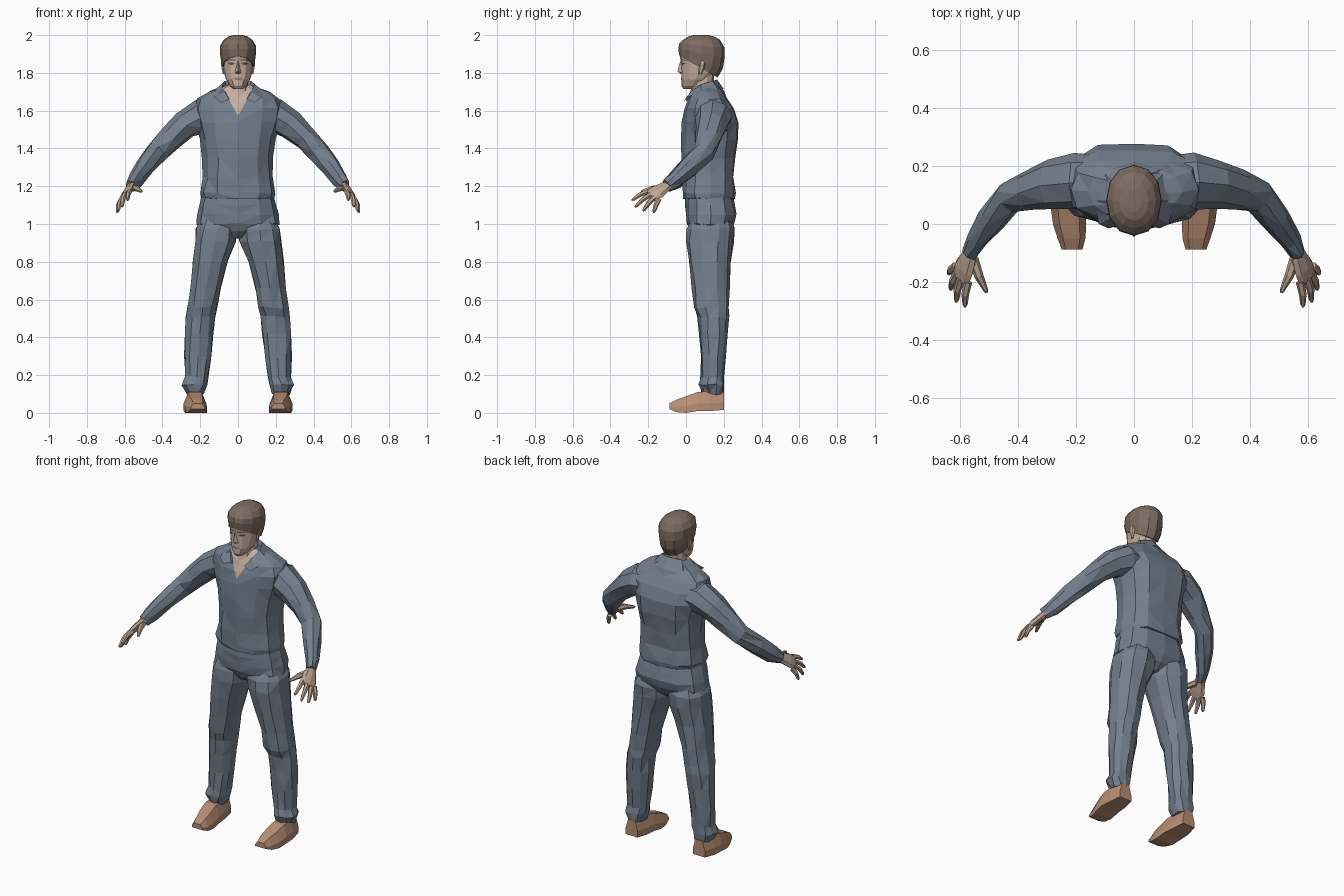
import bpy, bmesh, math, random
from mathutils import Vector
from mathutils.bvhtree import BVHTree

if "Cube" in bpy.data.objects:
    bpy.data.objects.remove(bpy.data.objects["Cube"])

random.seed(4)


def material(name, rgb):
    m = bpy.data.materials.new(name)
    m.diffuse_color = (*rgb, 1)
    m.use_nodes = True
    m.node_tree.nodes["Principled BSDF"].inputs["Base Color"].default_value = m.diffuse_color
    return m


CLOTH = material("blue grey cloth", (0.175, 0.215, 0.27))
SKIN = material("face skin", (0.57, 0.43, 0.345))
HAND = material("hand skin", (0.50, 0.37, 0.29))
HAIR = material("brown hair", (0.205, 0.15, 0.12))
SHOE = material("tan leather", (0.48, 0.27, 0.17))
DARK = material("dark eye", (0.09, 0.065, 0.05))
LIP = material("lip", (0.36, 0.22, 0.17))


def finish(name, bm, *mats):
    bmesh.ops.recalc_face_normals(bm, faces=bm.faces)
    me = bpy.data.meshes.new(name)
    bm.to_mesh(me)
    bm.free()
    for m in mats:
        me.materials.append(m)
    ob = bpy.data.objects.new(name, me)
    bpy.context.collection.objects.link(ob)
    return ob


def loft(rings, s=1, jitter=0.0, closed=True):
    """Bridge rings of points; s=-1 mirrors in x; jitter creases the cloth."""
    bm = bmesh.new()
    rows = []
    for ring in rings:
        rows.append([bm.verts.new((s * p[0] + random.uniform(-jitter, jitter),
                                   p[1] + random.uniform(-jitter, jitter),
                                   p[2] + random.uniform(-jitter, jitter))) for p in ring])
    n = len(rows[0])
    for a, b in zip(rows, rows[1:]):
        for i in range(n if closed else n - 1):
            j = (i + 1) % n
            bm.faces.new((a[i], a[j], b[j], b[i]))
    if closed:
        bm.faces.new(rows[0])
        bm.faces.new(rows[-1])
    if jitter:
        bmesh.ops.triangulate(bm, faces=bm.faces, quad_method='SHORT_EDGE')
    return bm


def level(z, y0, y1, x0, x1, tilt=0.0, n=12, e=0.85):
    """Rounded horizontal ring; the first point faces front."""
    cx, cy, rx, ry = (x0 + x1) / 2, (y0 + y1) / 2, (x1 - x0) / 2, (y1 - y0) / 2
    pts = []
    for i in range(n):
        a = 2 * math.pi * i / n
        c, t = -math.cos(a), math.sin(a)
        y = math.copysign(abs(c) ** e, c) * ry
        pts.append((cx + math.copysign(abs(t) ** e, t) * rx, cy + y, z + tilt * y))
    return pts


def tube(path, n=8, hint=None):
    """Rings square to a path of (x, y, z, side radius, up radius)."""
    P = [Vector(p[:3]) for p in path]
    rings = []
    for i, p in enumerate(path):
        d = (P[min(i + 1, len(P) - 1)] - P[max(i - 1, 0)]).normalized()
        u = Vector(hint) if hint else d.cross(Vector((0, 0, 1)))
        u = (u - d * u.dot(d)).normalized()
        v = u.cross(d)
        rings.append([P[i] + u * p[3] * math.cos(2 * math.pi * k / n)
                      + v * p[4] * math.sin(2 * math.pi * k / n) for k in range(n)])
    return rings


# Shirt with a spine furrow, and the open neck cut into its front
rings = [level(z, a, b, -r, r) for z, a, b, r in (
    (1.135, -.012, .262, .195), (1.165, -.018, .268, .2), (1.25, -.018, .266, .186),
    (1.35, -.02, .272, .186), (1.45, -.022, .282, .198), (1.54, -.018, .288, .222),
    (1.61, -.008, .268, .236), (1.662, .01, .232, .222), (1.70, .028, .2, .16),
    (1.732, .045, .172, .075))]
for ring in rings[2:8]:
    x, y, z = ring[6]
    ring[6] = (x, y - .012, z)
shirt = loft(rings, jitter=.006)
for s in (1, -1):
    faces = [f for f in shirt.faces if f.calc_center_median().z > 1.5 and f.calc_center_median().y < .1]
    geom = list({g for f in faces for g in (*f.verts, *f.edges, f)})
    bmesh.ops.bisect_plane(shirt, geom=geom, plane_co=(0, 0, 1.572), plane_no=(s * 1.8, 0, -1))
for f in shirt.faces:
    c = f.calc_center_median()
    if c.y < .08 and c.z - 1.572 > 1.8 * abs(c.x):
        f.material_index = 1
finish("shirt", shirt, CLOTH, SKIN)

# Folded collar with two pointed flaps
fold = [(.046, -.004, 1.66), (.07, .025, 1.70), (.088, .08, 1.74), (.07, .14, 1.757), (0, .165, 1.765)]
edge = [(.088, -.015, 1.643), (.122, .0, 1.668), (.135, .08, 1.70), (.1, .172, 1.71), (0, .2, 1.715)]
inner = [(.04, .006, 1.65), (.06, .035, 1.69), (.068, .08, 1.70), (.055, .13, 1.71), (0, .15, 1.71)]


def both(half):
    return half + [(-x, y, z) for x, y, z in reversed(half[:-1])]


finish("collar", loft([both(edge), both(fold), both(inner)], closed=False), CLOTH)

# Trouser seat, narrowing to the crotch
finish("trouser_seat", loft([level(z, a, b, -r, r) for z, a, b, r in (
    (.925, .06, .19, .035), (.965, .02, .235, .14), (1.0, .003, .258, .222), (1.05, -.002, .27, .216),
    (1.10, -.005, .262, .204), (1.17, -.002, .245, .186))], jitter=.004), CLOTH)

for s, side in ((1, "left"), (-1, "right")):
    # Trouser leg with a bunched cuff
    finish(side + "_trouser_leg", loft([level(z, a, b, p, q, n=10) for z, a, b, p, q in (
        (.10, .085, .2, .18, .272), (.15, .07, .205, .162, .298), (.19, .08, .2, .155, .28),
        (.30, .08, .21, .143, .284), (.42, .072, .22, .128, .28), (.51, .062, .228, .116, .276),
        (.56, .042, .228, .108, .268), (.66, .034, .228, .088, .255), (.80, .014, .236, .048, .244),
        (.91, .002, .25, .004, .234), (.975, .004, .256, 0, .226), (1.03, .03, .235, .01, .195))],
        s, .005), CLOTH)

    # Shoe, from toe to heel
    finish(side + "_shoe", loft([[(a, y, lo), (b, y, lo), (b, y, lo + .4 * (hi - lo)),
                                  (b * .8 + a * .2, y, hi), (a * .8 + b * .2, y, hi),
                                  (a, y, lo + .4 * (hi - lo))] for y, a, b, lo, hi in (
        (-.088, .178, .25, .02, .05), (-.05, .168, .264, .004, .07), (0, .165, .28, 0, .088),
        (.06, .168, .288, .01, .11), (.13, .175, .284, .01, .115), (.2, .187, .268, .016, .11))], s), SHOE)

    # Sleeve
    finish(side + "_sleeve", loft(tube((
        (.10, .148, 1.575, .085, .075), (.2, .146, 1.57, .098, .09), (.28, .138, 1.522, .084, .076),
        (.36, .12, 1.45, .068, .066), (.43, .095, 1.378, .058, .06), (.49, .018, 1.305, .05, .056),
        (.54, -.055, 1.235, .037, .047), (.567, -.1, 1.202, .028, .037))), s, .005), CLOTH)

    # Palm, fingers and thumb
    finish(side + "_palm", loft(tube((
        (.558, -.08, 1.21, .024, .021), (.571, -.115, 1.193, .036, .021),
        (.588, -.155, 1.168, .048, .02), (.6, -.188, 1.148, .043, .014)),
        hint=(.04, .055, -.04)), s), HAND)
    for name, knuckle, tip in (
            ("index", (.574, -.2, 1.172), (.585, -.287, 1.126)),
            ("middle", (.598, -.188, 1.156), (.615, -.27, 1.09)),
            ("ring", (.611, -.168, 1.14), (.635, -.228, 1.068)),
            ("little", (.616, -.145, 1.13), (.642, -.172, 1.06)),
            ("thumb", (.556, -.12, 1.192), (.509, -.238, 1.172))):
        a, b = Vector(knuckle), Vector(tip)
        mid = a.lerp(b, .5) + Vector((.004, 0, .006))
        w = 1.35 if name == "thumb" else 1.1
        finish(f"{side}_{name}_finger", loft(tube((
            (*a, .0135 * w, .0135 * w), (*mid, .012 * w, .012 * w), (*a.lerp(b, .9), .009, .009),
            (*b, .004, .004)), n=6), s), HAND)

    # Ear
    finish(side + "_ear", loft([level(z, y - d, y + d, .07, .07 + w, n=6) for z, y, d, w in (
        (1.795, .075, .008, .012), (1.825, .082, .015, .018), (1.85, .087, .016, .022),
        (1.862, .087, .01, .018))], s), SKIN)

# Neck
finish("neck", loft([level(z, a, b, -r, r, n=10) for z, a, b, r in (
    (1.60, .02, .16, .06), (1.68, .018, .15, .062), (1.73, .03, .145, .056),
    (1.80, .04, .15, .056))]), SKIN)

# Head
head = loft([level(z, a, b, -r, r, n=12, e=.95) for z, a, b, r in (
    (1.714, -.012, .05, .022), (1.73, -.024, .09, .042), (1.765, -.024, .125, .064),
    (1.80, -.025, .16, .074), (1.835, -.025, .175, .08), (1.865, -.028, .18, .082),
    (1.885, -.033, .182, .083), (1.93, -.025, .18, .08), (1.96, .0, .16, .06))])
surface = BVHTree.FromBMesh(head)
finish("head", head, SKIN)

# Nose
bm = bmesh.new()
v = [bm.verts.new(p) for p in ((0, -.029, 1.868), (-.017, -.02, 1.8), (.017, -.02, 1.8),
                               (0, -.046, 1.808), (0, -.023, 1.793))]
for f in ((0, 1, 3), (0, 3, 2), (1, 4, 3), (4, 2, 3)):
    bm.faces.new([v[i] for i in f])
finish("nose", bm, SKIN)


def plate(name, columns, mat, s=1, lift=.002):
    """Thin strip laid on the face from columns of (x, low z, high z)."""
    rows = [[], []]
    for x, lo, hi in columns:
        for row, z in zip(rows, (lo, hi)):
            hit = surface.ray_cast(Vector((s * x, -1, z)), Vector((0, 1, 0)))[0]
            row.append((x, hit.y - lift, z))
    finish(name, loft(rows, s, closed=False), mat)


# Eyes, brows and mouth
for s, side in ((1, "left"), (-1, "right")):
    plate(side + "_eye", ((.018, 1.848, 1.85), (.03, 1.843, 1.855), (.04, 1.843, 1.855),
                          (.052, 1.848, 1.85)), DARK, s)
    plate(side + "_brow", ((.013, 1.863, 1.87), (.04, 1.866, 1.874), (.058, 1.862, 1.866)), HAIR, s)
plate("mouth", ((-.028, 1.768, 1.770), (-.014, 1.763, 1.775), (0, 1.762, 1.774),
                (.014, 1.763, 1.775), (.028, 1.768, 1.770)), LIP)

# Hair, low at the nape and high over the forehead
finish("hair", loft([level(z, a, b, -r, r, t, n=12, e=.95) for z, a, b, r, t in (
    (1.832, -.034, .168, .083, -.56), (1.865, -.038, .195, .09, -.36), (1.905, -.041, .204, .096, -.2),
    (1.945, -.036, .203, .094, -.08), (1.975, -.015, .18, .076, 0), (1.993, .012, .148, .05, 0),
    (2.0, .04, .12, .025, 0))]), HAIR)
